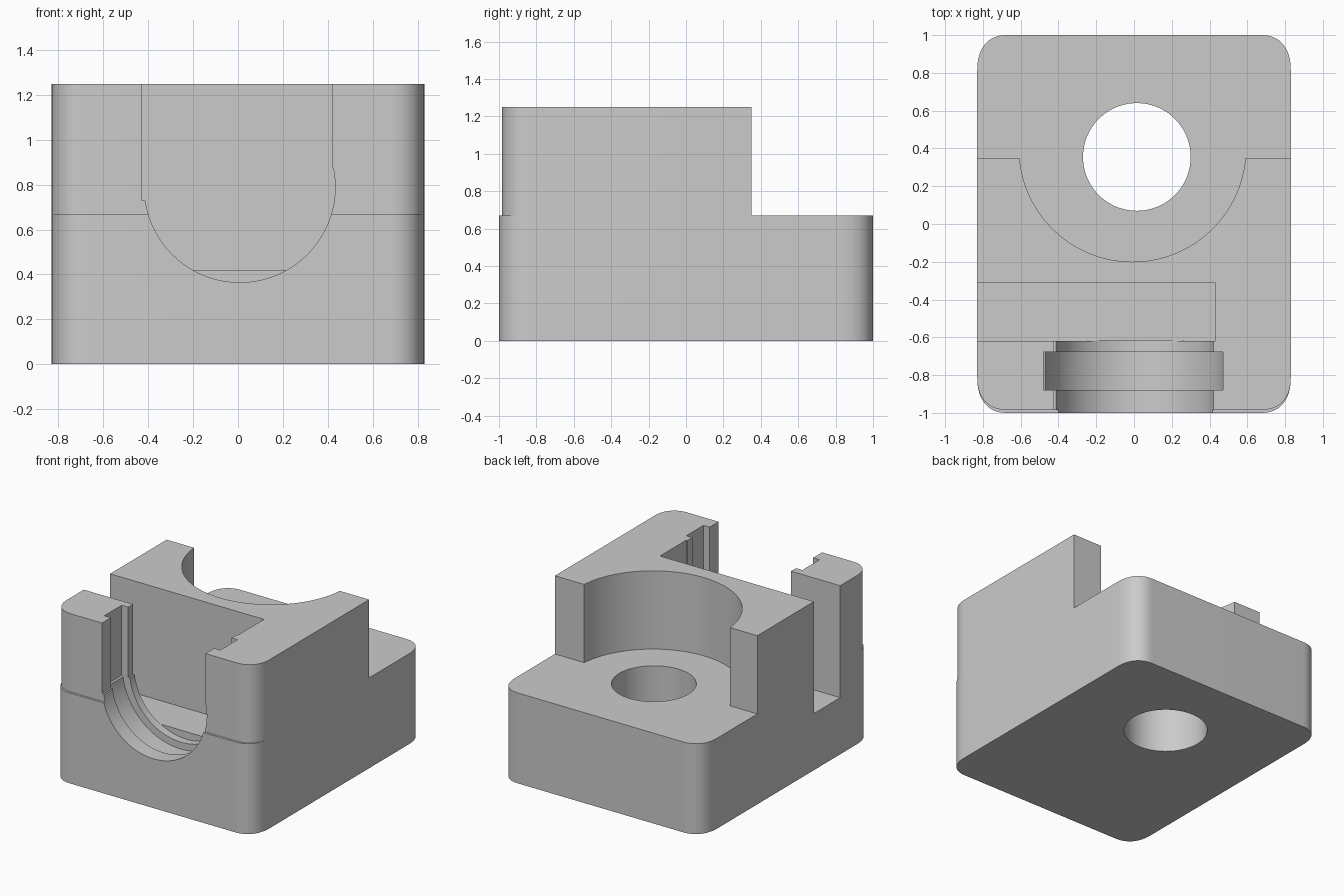
import bpy
import bmesh
from math import cos, sin, pi, radians

if "Cube" in bpy.data.objects:
    bpy.data.objects.remove(bpy.data.objects["Cube"], do_unlink=True)

HALF_X, TOP, STEP, BACK = 0.83, 1.25, 0.67, 0.35

grey = bpy.data.materials.new("plain grey")
grey.use_nodes = True
colour = (0.6, 0.6, 0.6, 1)
grey.diffuse_color = colour
grey.node_tree.nodes["Principled BSDF"].inputs["Base Color"].default_value = colour


def make_object(name, bm):
    bmesh.ops.remove_doubles(bm, verts=bm.verts, dist=1e-5)
    bmesh.ops.recalc_face_normals(bm, faces=bm.faces)
    mesh = bpy.data.meshes.new(name)
    bm.to_mesh(mesh)
    bm.free()
    obj = bpy.data.objects.new(name, mesh)
    mesh.materials.append(grey)
    bpy.context.collection.objects.link(obj)
    return obj


def loft(name, loops):
    """Skin a stack of matching closed loops and cap both ends."""
    bm = bmesh.new()
    rings = [[bm.verts.new(p) for p in loop] for loop in loops]
    for a, b in zip(rings, rings[1:]):
        for i in range(len(a)):
            j = (i + 1) % len(a)
            bm.faces.new((a[i], a[j], b[j], b[i]))
    bm.faces.new(rings[0])
    bm.faces.new(rings[-1])
    return make_object(name, bm)


def box(name, x0, x1, y0, y1, z0, z1):
    corners = [(x0, y0), (x1, y0), (x1, y1), (x0, y1)]
    return loft(name, [[(x, y, z) for x, y in corners] for z in (z0, z1)])


def cylinder(name, x, y, radius, z0, z1, count=128):
    ring = [(x + radius * cos(2 * pi * i / count), y + radius * sin(2 * pi * i / count))
            for i in range(count)]
    return loft(name, [[(px, py, z) for px, py in ring] for z in (z0, z1)])


def outline(rx=0.16, ry=0.19, power=0.85, count=16):
    """Rectangle with softly rounded corners."""
    points = []
    for q, (sx, sy) in enumerate([(1, 1), (-1, 1), (-1, -1), (1, -1)]):
        for i in range(count + 1):
            t = pi / 2 * i / count
            c, s = max(cos(t), 0) ** power, sin(t) ** power
            if q % 2:
                c, s = s, c
            points.append((sx * (HALF_X - rx + rx * c), sy * (1 - ry + ry * s)))
    return points


def u_channel(name, cx, radius, left, right, y0, y1, cz=0.79):
    """Round-bottomed channel open at the top, running front to back."""
    arc = [radians(188 + (371 - 188) * i / 72) for i in range(73)]
    profile = [(left, TOP + 0.1), (left, 0.73)]
    profile += [(cx + radius * cos(a), cz + radius * sin(a)) for a in arc]
    profile += [(right, 0.872), (right, TOP + 0.1)]
    return loft(name, [[(x, y, z) for x, z in profile] for y in (y0, y1)])


# Main block, with the upper front set back a little behind a thin ledge
lower = outline()
bend = -0.81
upper = [(x, y if y > bend else bend + (y - bend) * 0.915) for x, y in lower]
body = loft("housing_body", [[(x, y, z) for x, y in pts] for pts, z in
                             ((lower, 0), (lower, STEP), (upper, STEP), (upper, TOP))])

# Cutters for the rear step, bores, side slot and front seat
cutters = [
    box("rear_step_cutter", -1, 1, BACK, 1.2, STEP, 1.4),
    cylinder("large_bore_cutter", -0.008, 0.4, 0.6, STEP, 1.4),
    cylinder("through_hole_cutter", 0.015, 0.355, 0.285, -0.1, 1.0),
    box("side_slot_cutter", -1, 0.432, -0.62, -0.312, 0.42, 1.4),
    u_channel("front_seat_cutter", 0.008, 0.425, -0.427, 0.422, -1.1, -0.617),
    u_channel("flange_groove_cutter", 0.003, 0.476, -0.48, 0.472, -0.88, -0.677),
]

bpy.context.view_layer.objects.active = body
for cutter in cutters:
    cutter.hide_render = True
    mod = body.modifiers.new(cutter.name, 'BOOLEAN')
    mod.operation = 'DIFFERENCE'
    mod.solver = 'EXACT'
    mod.object = cutter
    bpy.ops.object.modifier_apply(modifier=mod.name)
    bpy.data.objects.remove(cutter, do_unlink=True)

# Smooth round walls, crisp edges
bpy.ops.object.select_all(action='DESELECT')
body.select_set(True)
bpy.context.view_layer.objects.active = body
bpy.ops.object.shade_smooth_by_angle(angle=radians(25))
